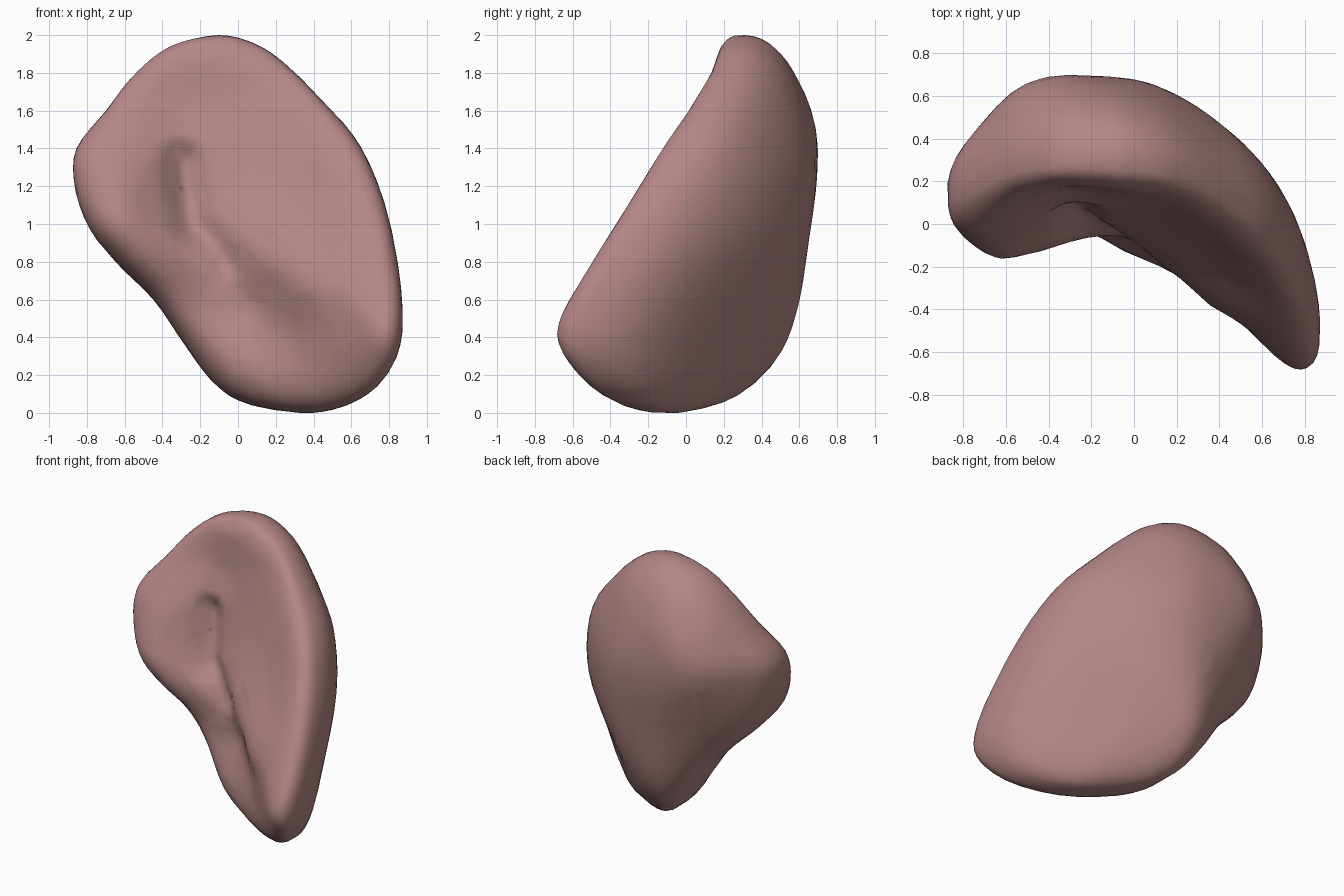
import bpy, bmesh, math
from mathutils import Vector

if "Cube" in bpy.data.objects:
    bpy.data.objects.remove(bpy.data.objects["Cube"])

CX, CZ = 0.0, 1.0   # axis the shell is spun around

# Widest outline seen from the front (x, y, z)
RIM = [(-.1, .3, 2), (.1, .28, 1.95), (.26, .24, 1.84), (.45, .15, 1.65), (.61, .05, 1.47),
       (.71, -.05, 1.29), (.785, -.17, 1.08), (.84, -.32, .83), (.87, -.46, .58),
       (.86, -.5, .36), (.78, -.42, .19), (.65, -.3, .075), (.45, -.13, .005), (.23, .0, .01),
       (.0, .16, .065), (-.15, .26, .18), (-.29, .3, .37), (-.45, .28, .6), (-.64, .21, .79),
       (-.79, .15, .98), (-.865, .14, 1.2), (-.855, .17, 1.4), (-.7, .22, 1.6),
       (-.55, .26, 1.79), (-.36, .29, 1.94)]
# Front ridge, running clockwise round the rim
RIDGE = [(-.1, .18, 1.92), (.2, .13, 1.79), (.34, .07, 1.69), (.5, -.04, 1.52), (.66, -.2, 1.27),
         (.75, -.39, .97), (.79, -.57, .68), (.76, -.68, .41), (.65, -.54, .19), (.4, -.37, .17),
         (.15, -.21, .21), (-.05, -.12, .32), (-.22, -.05, .57), (-.42, -.12, .83),
         (-.6, -.16, 1.03), (-.76, -.08, 1.18), (-.76, .0, 1.4), (-.6, .12, 1.63),
         (-.42, .18, 1.8)]
# Inside of the front: flat right side with its inner edge, left lobe, lower bowl
INNER = [(-.3, .16, 1.62), (.1, .07, 1.5), (.3, -.07, 1.25), (.42, -.26, .95), (-.1, .02, 1.15),
         (.02, -.09, .95), (.15, -.21, .8), (.35, -.38, .65), (.52, -.48, .5), (.6, -.49, .72),
         (-.5, -.03, 1.3), (-.45, -.05, 1.1), (-.16, -.06, .72), (.08, -.09, .58),
         (.32, -.29, .4), (-.25, .09, 1.46)]
# Points the domed back passes through
BACK = [(-.2, .69, 1.4), (-.2, .6, 1.75), (-.58, .61, 1.42), (-.76, .41, 1.33), (.1, .65, 1.3),
        (.4, .47, 1.1), (.65, .19, .9), (.8, -.15, .65), (.0, .63, .8), (.03, .575, .56),
        (-.04, .52, .36), (-.1, .42, .22), (.12, .4, .3), (.2, .45, .5), (.45, .18, .42),
        (.68, -.1, .33), (.2, .22, .12), (-.35, .58, .87), (.25, .5, 1.6), (-.2, .55, .54)]


def smooth_loop(pts, sub):
    pts, out = [Vector(p) for p in pts], []
    n = len(pts)
    for i in range(n):
        a, b, c, d = (pts[(i + k) % n] for k in (-1, 0, 1, 2))
        for j in range(sub):
            t = j / sub
            out.append(.5 * (2 * b + (c - a) * t + (2 * a - 5 * b + 4 * c - d) * t * t
                             + (3 * b - a - 3 * c + d) * t ** 3))
    return out


rim = smooth_loop(RIM, 4)


def blend(s, n):
    return max(0, 1 - s ** n) ** (1 / n)


def solve(m, v):
    n = len(v)
    m = [row + [v[i]] for i, row in enumerate(m)]
    for i in range(n):
        p = max(range(i, n), key=lambda r: abs(m[r][i]))
        m[i], m[p] = m[p], m[i]
        for r in range(i + 1, n):
            f = m[r][i] / m[i][i]
            for c in range(i, n + 1):
                m[r][c] -= f * m[i][c]
    x = [0] * n
    for i in reversed(range(n)):
        x[i] = (m[i][n] - sum(m[i][c] * x[c] for c in range(i + 1, n))) / m[i][i]
    return x


def kernel(dx, dz):
    q = dx * dx + dz * dz
    return 0 if q < 1e-12 else .5 * q * math.log(q)


def fit(points, power):
    """Thin-plate sheet through the points, allowing for the rounding at the rim."""
    vals = []
    for x, y, z in points:
        d = Vector((x - CX, z - CZ))
        e = max(rim, key=lambda r: Vector((r.x - CX, r.z - CZ)).normalized().dot(d.normalized()))
        s = min(.97, d.length / Vector((e.x - CX, e.z - CZ)).length)
        vals.append(e.y + (y - e.y) / blend(s, power))
    rows = [[kernel(x - a, z - b) + (.003 if (x, z) == (a, b) else 0) for a, _, b in points]
            + [1, x, z] for x, _, z in points]
    for k in (lambda p: 1, lambda p: p[0], lambda p: p[2]):
        rows.append([k(p) for p in points] + [0, 0, 0])
    w = solve(rows, vals + [0, 0, 0])
    return lambda x, z: (sum(c * kernel(x - p[0], z - p[2]) for c, p in zip(w, points))
                         + w[-3] + w[-2] * x + w[-1] * z)


def groove(x, z, a, b, width, depth):
    a, b, p = Vector(a), Vector(b), Vector((x, z))
    t = max(0, min(1, (p - a).dot(b - a) / (b - a).length_squared))
    return depth * math.exp(-((p - a - t * (b - a)).length / width) ** 2)


front_sheet, back_sheet = fit(RIDGE + INNER, 3), fit(BACK, 2.2)


def front_y(x, z):
    return (front_sheet(x, z) + groove(x, z, (-.29, 1.33), (-.25, 1.0), .09, .1)
            + groove(x, z, (-.15, .92), (-.05, .8), .08, .06))


# Body: rings shrink from the rim to the middle on both sides
bm = bmesh.new()
N, RINGS = len(rim), 30
outer = [bm.verts.new(p) for p in rim]
for sheet, power in ((front_y, 3), (back_sheet, 2.2)):
    prev = outer
    for k in range(1, RINGS):
        s = math.cos(k / RINGS * math.pi / 2) ** .8
        ring = []
        for p in rim:
            x, z = CX + (p.x - CX) * s, CZ + (p.z - CZ) * s
            ring.append(bm.verts.new((x, p.y + (sheet(x, z) - p.y) * blend(s, power), z)))
        for i in range(N):
            j = (i + 1) % N
            bm.faces.new((prev[i], prev[j], ring[j], ring[i]))
        prev = ring
    mid = bm.verts.new((CX, sheet(CX, CZ), CZ))
    for i in range(N):
        bm.faces.new((prev[i], prev[(i + 1) % N], mid))
bmesh.ops.recalc_face_normals(bm, faces=bm.faces[:])
mesh = bpy.data.meshes.new("organ_body")
bm.to_mesh(mesh)
bm.free()
body = bpy.data.objects.new("organ_body", mesh)
bpy.context.collection.objects.link(body)

# Coarser, slightly irregular facets
dec = body.modifiers.new("facets", 'DECIMATE')
dec.ratio = .2

mat = bpy.data.materials.new("flesh")
mat.diffuse_color = (.45, .24, .235, 1)
mat.use_nodes = True
mat.node_tree.nodes["Principled BSDF"].inputs["Base Color"].default_value = mat.diffuse_color
mesh.materials.append(mat)
bpy.context.view_layer.objects.active = body
body.select_set(True)
bpy.ops.object.shade_smooth()
